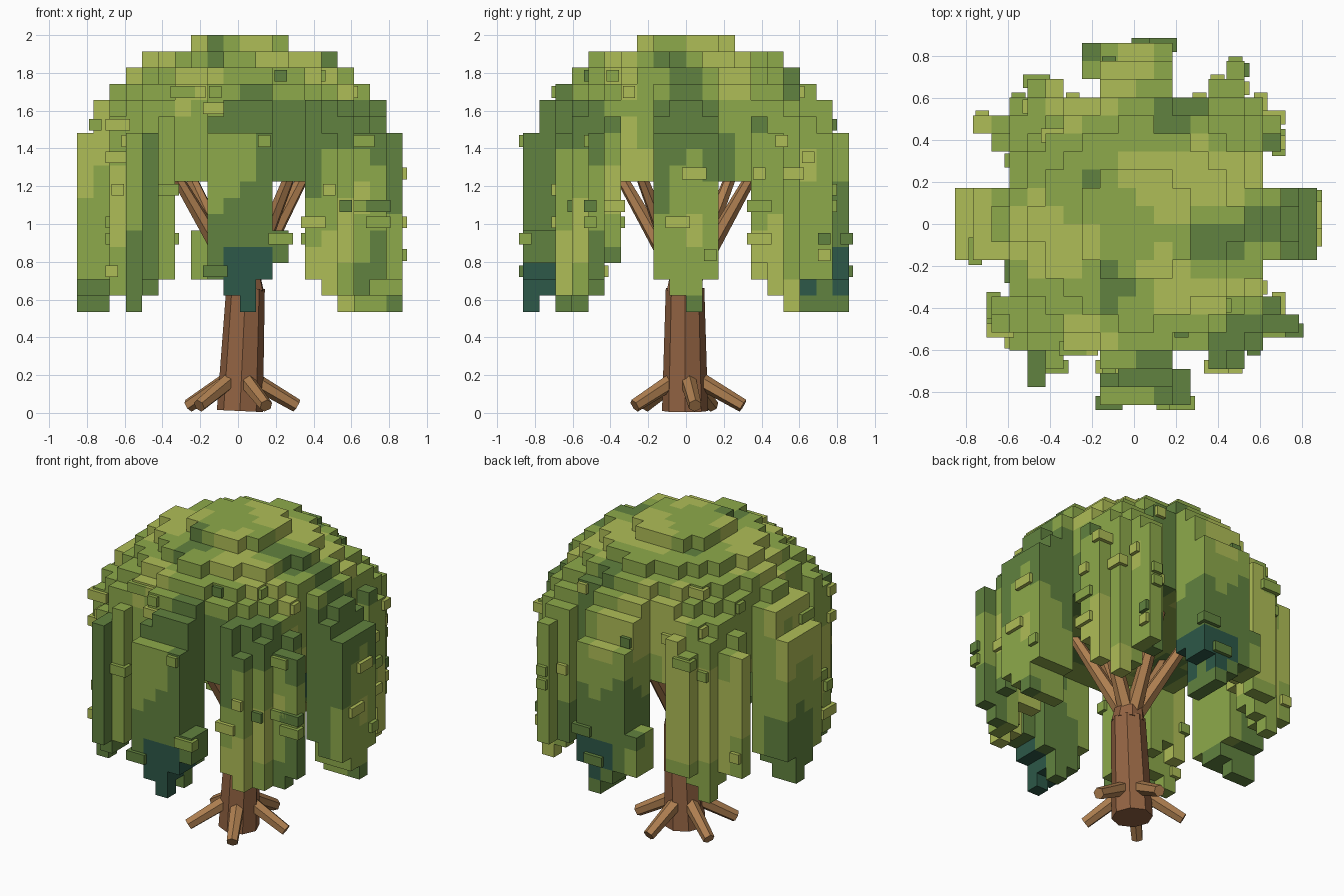
import bpy, bmesh, math, random
from mathutils import Vector, noise

if "Cube" in bpy.data.objects:
    bpy.data.objects.remove(bpy.data.objects["Cube"])

random.seed(7)
S = 0.0862          # voxel edge
X0 = 0.01           # canopy offset in x


def material(name, rgb):
    m = bpy.data.materials.new(name)
    m.diffuse_color = (*rgb, 1)
    m.use_nodes = True
    m.node_tree.nodes["Principled BSDF"].inputs["Base Color"].default_value = m.diffuse_color
    return m


BARK = material("bark", (0.29, 0.125, 0.055))
ROOT = material("root_wood", (0.42, 0.21, 0.08))
LEAVES = [material("leaf_light", (0.43, 0.51, 0.095)),
          material("leaf_mid", (0.27, 0.40, 0.07)),
          material("leaf_dark", (0.12, 0.225, 0.05)),
          material("leaf_teal", (0.026, 0.098, 0.065))]


def make_object(name, bm, mats):
    bmesh.ops.recalc_face_normals(bm, faces=bm.faces)
    me = bpy.data.meshes.new(name)
    bm.to_mesh(me)
    bm.free()
    for m in mats:
        me.materials.append(m)
    ob = bpy.data.objects.new(name, me)
    bpy.context.collection.objects.link(ob)
    return ob


def limb(name, a, b, r1, r2, sides, mat):
    """Tapered flat-sided prism from a to b."""
    a, b = Vector(a), Vector(b)
    bm = bmesh.new()
    bmesh.ops.create_cone(bm, cap_ends=True, segments=sides, radius1=r1,
                          radius2=r2, depth=(b - a).length)
    q = (b - a).to_track_quat('Z', 'Y')
    for v in bm.verts:
        v.co = q @ v.co + (a + b) / 2
    return make_object(name, bm, [mat])


# Trunk, slightly leaning
limb("trunk", (0.01, -0.005, 0.01), (0.04, -0.005, 0.66), 0.122, 0.102, 8, BARK)
limb("trunk_top", (0.04, -0.005, 0.64), (0.03, 0, 0.80), 0.102, 0.075, 8, BARK)

# Five splayed roots
for k in range(5):
    t = math.radians(9 + 72 * k)
    c, s = math.cos(t), math.sin(t)
    limb(f"root_{k + 1}", (0.01 + 0.06 * c, 0.06 * s, 0.18),
         (0.01 + 0.305 * c, 0.305 * s, 0.038), 0.045, 0.036, 6, ROOT)

# Six branches rising into the canopy
for k in range(6):
    t = math.radians(18 + 60 * k)
    c, s = math.cos(t), math.sin(t)
    limb(f"branch_{k + 1}", (0.03 + 0.02 * c, 0.02 * s, 0.68),
         (0.01 + 0.37 * c, 0.37 * s, 1.28), 0.052, 0.03, 6, ROOT)

# Canopy voxels: stepped dome plus eight hanging drapes
CAPS = [3.2, 5.53, 6.85, 7.75, 8.65, 9.25]   # dome radius per layer, from the top
REACH = {-2: 15, -1: 16, 0: 17, 1: 15}       # strand length across a side drape
cells = set()
for i in range(-10, 10):
    for j in range(-10, 10):
        a, b = abs(i + 0.5), abs(j + 0.5)
        r, lo = math.hypot(a, b), min(a, b)
        wob = 0.35 * noise.noise(Vector((i * 0.6, j * 0.6, 3.3)))
        cardinal, diagonal = lo < 2, lo > 4
        limit = 9.8 if cardinal else 9.35 if diagonal else 7.5
        if r > limit:
            continue
        bottom = 9
        if r > 7 and cardinal:
            bottom = REACH[i if a < b else j] - (random.choice((0, 0, 1)) if r < 8.6 else 0)
        elif r > 7 and diagonal:
            off = abs(math.atan2(b, a) - math.pi / 4)
            bottom = 17 - round(off * 9) - random.choice((0, 0, 1))
            bottom -= 2 if r < 8 else 0
        for L in range(bottom):
            # straight rows through the centre stay even
            cap = CAPS[L] + (wob if lo > 1 else 0) if L < 6 else 99
            if r <= cap:
                cells.add((i, j, L))

# Outer strand on each diagonal drape, repeated by quarter turns
for i, j in ((5, 8), (-9, 5), (-6, -9), (8, -6)):
    cells.update((i, j, L) for L in range(6, 15))

# Side tufts on the front and back drapes
for j in (-10, -9):
    cells.update((2, j, L) for L in (12, 13))
for j in (8, 9):
    cells.update((-3, j, L) for L in (12, 13, 14))


def shade(i, j, L):
    """Patchy leaf colour: lighter on top, darker toward the front right."""
    n = noise.noise(Vector((i * 0.27 + 5, j * 0.27, L * 0.11)))
    side = (i * 0.9 - j * 0.6) / 12
    v = n + 0.2 - 0.022 * L - (0.25 * side if L > 3 else 0)
    if L > 12 and v < -0.6:
        return 3
    return 0 if v > 0.24 else 1 if v > -0.2 else 2


def corner(i, j, L):
    return Vector((X0 + i * S, j * S, 2 - L * S))


DIRS = [(1, 0, 0), (-1, 0, 0), (0, 1, 0), (0, -1, 0), (0, 0, 1), (0, 0, -1)]
bm = bmesh.new()
exposed = []
for cell in sorted(cells):
    for d in DIRS:
        if tuple(p + q for p, q in zip(cell, d)) in cells:
            continue
        ax = [k for k in range(3) if d[k]][0]
        u, w = [k for k in range(3) if k != ax]
        loop = []
        for du, dw in ((0, 0), (1, 0), (1, 1), (0, 1)):
            p = list(cell)
            p[ax] += max(d[ax], 0)
            p[u] += du
            p[w] += dw
            loop.append(bm.verts.new(corner(*p)))
        f = bm.faces.new(loop)
        f.material_index = shade(*cell)
        mid = sum((v.co for v in loop), Vector()) / 4
        out = Vector((d[0], d[1], -d[2]))
        # candidates for loose leaf tufts: outward sides of the canopy
        if d[2] == 0 and mid.xy.dot(out.xy) > 0.4:
            exposed.append((mid, out))
bmesh.ops.remove_doubles(bm, verts=bm.verts, dist=0.0005)
make_object("canopy", bm, LEAVES)

# Small loose leaf tufts stuck to the outside
bm = bmesh.new()
for mid, out in random.sample(exposed, 55):
    size = Vector((0.066, 0.066, 0.062))
    size[1 if abs(out.x) > 0.5 else 0] = random.choice((0.066, 0.13))
    pos = mid - out * 0.01
    n0 = len(bm.faces)
    for v in bmesh.ops.create_cube(bm, size=1)["verts"]:
        v.co = Vector([p * q for p, q in zip(v.co, size)]) + pos
    bm.faces.ensure_lookup_table()
    m = random.choice((0, 0, 1, 1, 2))
    for f in bm.faces[n0:]:
        f.material_index = m
make_object("leaf_tufts", bm, LEAVES)
